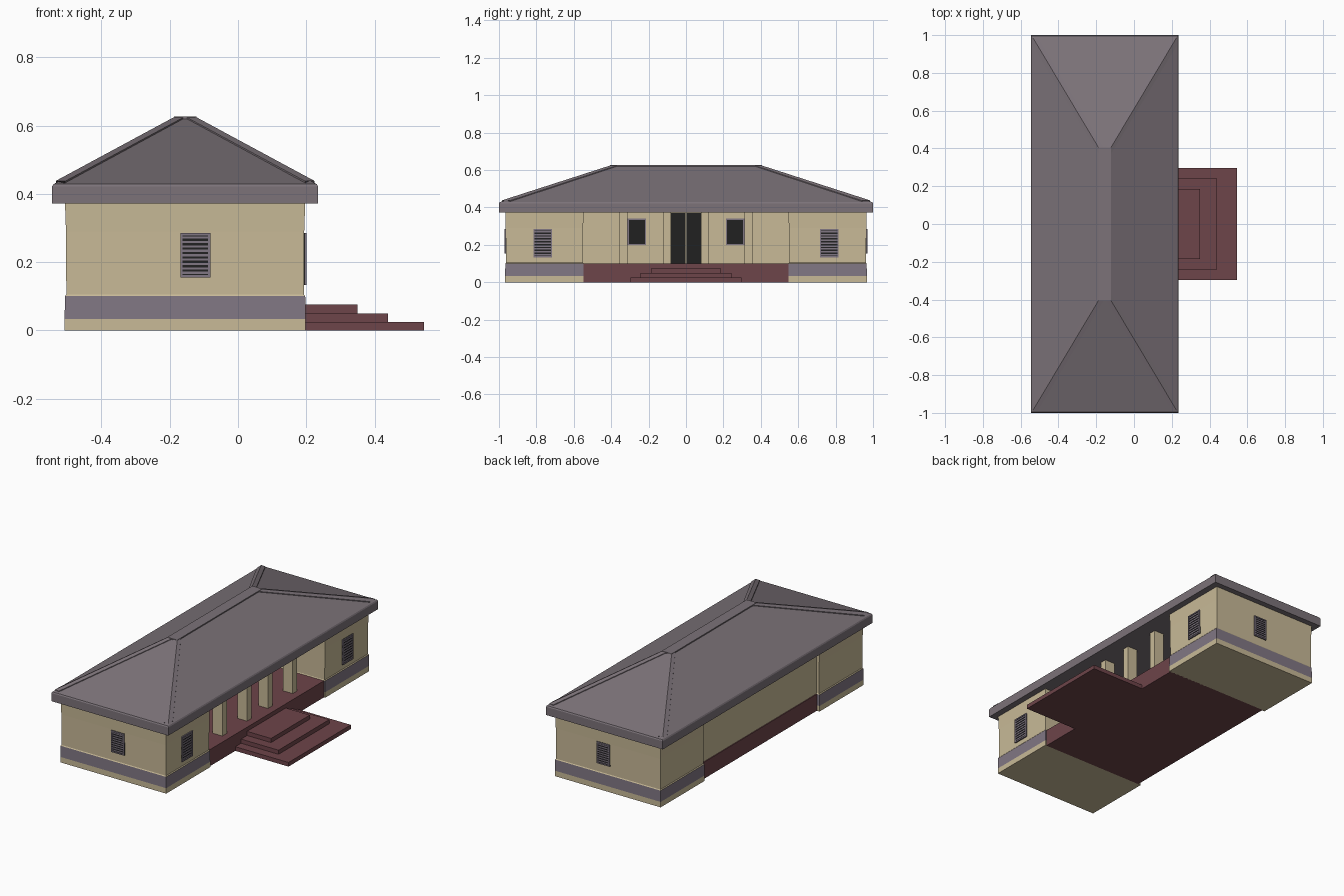
import bpy, bmesh
from mathutils import Vector

if "Cube" in bpy.data.objects:
    bpy.data.objects.remove(bpy.data.objects["Cube"])


def mat(name, rgb):
    m = bpy.data.materials.new(name)
    m.diffuse_color = (*rgb, 1)
    m.use_nodes = True
    m.node_tree.nodes["Principled BSDF"].inputs["Base Color"].default_value = m.diffuse_color
    return m


WALL = mat("cream_plaster", (0.58, 0.49, 0.31))
ROOF = mat("roof_mauve_grey", (0.20, 0.17, 0.19))
BAND = mat("band_lilac_grey", (0.22, 0.185, 0.23))
RED = mat("red_floor", (0.155, 0.058, 0.067))
BLACK = mat("black_opening", (0.015, 0.015, 0.015))

CX = -0.155  # centre line of the house in x


def finish(name, bm, mats):
    bmesh.ops.recalc_face_normals(bm, faces=bm.faces[:])
    me = bpy.data.meshes.new(name)
    bm.to_mesh(me)
    bm.free()
    for m in mats:
        me.materials.append(m)
    ob = bpy.data.objects.new(name, me)
    bpy.context.collection.objects.link(ob)
    return ob


def add_box(bm, lo, hi, mi=0):
    vs = bmesh.ops.create_cube(bm, size=1)["verts"]
    for v in vs:
        v.co = Vector([lo[i] if v.co[i] < 0 else hi[i] for i in range(3)])
    for f in {f for v in vs for f in v.link_faces}:
        f.material_index = mi


def box(name, lo, hi, m):
    bm = bmesh.new()
    add_box(bm, lo, hi)
    return finish(name, bm, [m])


def stack(name, cx, cy, rings, mats, rule=lambda z: 0):
    """Rectangular rings (half x, half y, z) lofted into a closed solid."""
    bm = bmesh.new()
    loops = [[bm.verts.new((cx + sx * hx, cy + sy * hy, z))
              for sx, sy in ((-1, -1), (1, -1), (1, 1), (-1, 1))] for hx, hy, z in rings]
    for a, b in zip(loops, loops[1:]):
        for i in range(4):
            f = bm.faces.new((a[i], a[(i + 1) % 4], b[(i + 1) % 4], b[i]))
            f.material_index = rule(f.calc_center_median().z)
    bm.faces.new(loops[0][::-1])
    bm.faces.new(loops[-1])
    return finish(name, bm, mats)


# End wings with a painted band near the ground
for s, side in ((-1, "front"), (1, "back")):
    stack(side + "_wing", CX, s * 0.757,
          [(0.353, 0.210, 0), (0.353, 0.210, 0.033), (0.352, 0.209, 0.10),
           (0.348, 0.206, 0.105), (0.349, 0.207, 0.29), (0.352, 0.209, 0.375)],
          [WALL, BAND], lambda z: 1 if 0.033 < z < 0.1 else 0)

# Middle part: raised floor, recessed room and porch pillars
box("porch_floor", (-0.49, -0.552, 0), (0.19, 0.552, 0.10), RED)
box("middle_room", (-0.485, -0.552, 0.10), (-0.19, 0.552, 0.375), WALL)
for i, y in enumerate((-0.335, -0.10, 0.10, 0.335)):
    box(f"porch_pillar_{i + 1}", (0.08, y - 0.021, 0.10), (0.145, y + 0.021, 0.375), WALL)

# Entrance steps
for i, (x, y) in enumerate(((0.545, 0.297), (0.44, 0.242), (0.35, 0.185))):
    box(f"step_{i + 1}", (0.15, -y, 0.025 * i), (x, y, 0.025 * (i + 1)), RED)

# Hipped roof with fascia
RX, RY, TX, TY, ZE, ZT = 0.386, 0.996, 0.030, 0.40, 0.428, 0.621
stack("roof", CX, 0, [(0.39, 1.0, 0.372), (0.39, 1.0, 0.421), (RX, RY, ZE), (TX, TY, ZT)], [ROOF])

# Raised caps on the ridge and the four hips
box("ridge_cap", (CX - 0.033, -0.405, 0.615), (CX + 0.033, 0.405, 0.626), ROOF)
bm = bmesh.new()
for sx in (-1, 1):
    for sy in (-1, 1):
        ends = []
        for t in (0.02, 1.0):
            hx, hy, z = RX + (TX - RX) * t, RY + (TY - RY) * t, ZE + (ZT - ZE) * t
            w = 0.034
            ring = ((hx - 0.0, hy - w * 1.3, z - 0.001), (hx, hy - w * 1.3, z + 0.005),
                    (hx, hy, z + 0.006), (hx - w * 0.8, hy, z + 0.005), (hx - w * 0.8, hy, z - 0.001))
            if t == 1.0:
                ring = ((hx, hy - w, z - 0.002), (hx, hy - w, z + 0.004), (hx, hy, z + 0.005),
                        (hx - w * 0.8, hy, z + 0.004), (hx - w * 0.8, hy, z - 0.002))
            ends.append([bm.verts.new((CX + sx * p[0], sy * p[1], p[2])) for p in ring])
        a, b = ends
        for i in range(5):
            bm.faces.new((a[i], a[(i + 1) % 5], b[(i + 1) % 5], b[i]))
        bm.faces.new(a)
        bm.faces.new(b[::-1])
finish("hip_caps", bm, [ROOF])


def window(name, origin, along, out, w, z0, z1, slats, slat_mat):
    """Louvred window: dark plate, frame bars and slats on a wall."""
    bm = bmesh.new()
    o, a, n = Vector(origin), Vector(along), Vector(out)

    def bar(u0, u1, za, zb, d, mi):
        p, q = o + a * u0 - n * 0.006, o + a * u1 + n * d
        add_box(bm, (min(p.x, q.x), min(p.y, q.y), za), (max(p.x, q.x), max(p.y, q.y), zb), mi)

    h, t = w / 2, 0.007
    bar(-h, h, z0, z1, 0.002, 0)
    for u in (-h, h - t):
        bar(u, u + t, z0, z1, 0.006, 1)
    for z in (z0, z1 - t):
        bar(-h + t, h - t, z, z + t, 0.006, 1)
    pitch = (z1 - z0 - 2 * t) / slats
    for i in range(slats):
        z = z0 + t + pitch * (i + 0.25)
        bar(-h + t, h - t, z, z + pitch * 0.5, 0.004, 2)
    finish(name, bm, [BLACK, BAND, slat_mat])


# Windows on the wings and in the porch, and the door
X, Y = (1, 0, 0), (0, 1, 0)
for s, side in ((-1, "front"), (1, "back")):
    window(side + "_end_window", (-0.125, s * 0.964, 0), X, (0, s, 0), 0.088, 0.155, 0.285, 9, BAND)
    window(side + "_wing_window", (0.195, s * 0.766, 0), Y, X, 0.10, 0.133, 0.285, 9, BAND)
    window(side + "_porch_window", (-0.19, s * 0.263, 0), Y, X, 0.10, 0.198, 0.34, 6, BLACK)
for s, side in ((-1, "left"), (1, "right")):
    box(side + "_door_leaf", (-0.195, min(s * 0.002, s * 0.083), 0.10),
        (-0.184, max(s * 0.002, s * 0.083), 0.37), BLACK)
